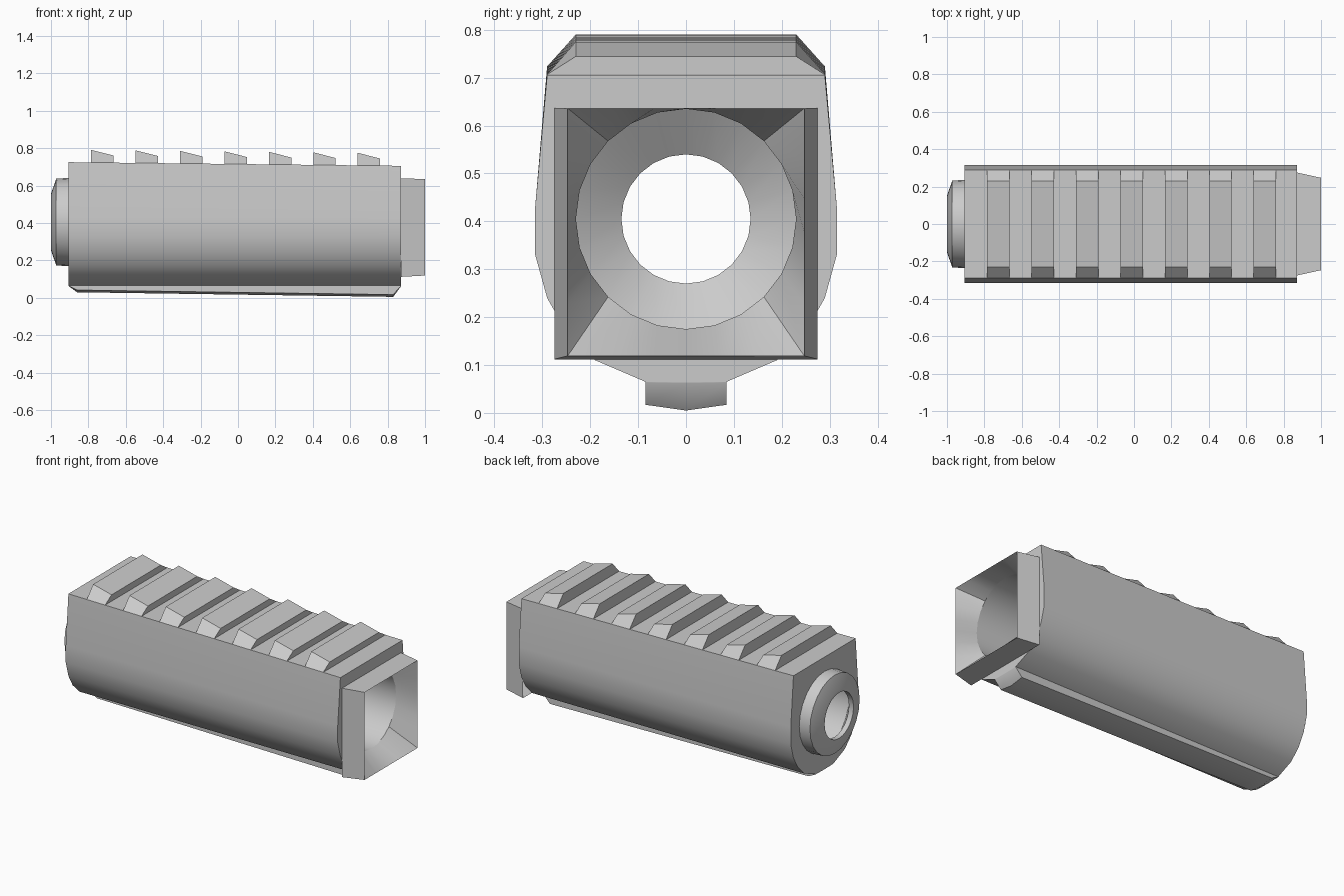
import bpy, bmesh
from math import sin, cos, tau

if "Cube" in bpy.data.objects:
    bpy.data.objects.remove(bpy.data.objects["Cube"])

CZ = 0.405      # height of the bore axis
SIDES = 24


def loft(name, rings, caps=False):
    """Skin a list of closed rings that all have the same point count."""
    bm = bmesh.new()
    loops = [[bm.verts.new(p) for p in ring] for ring in rings]
    n = len(loops[0])
    for a, b in zip(loops, loops[1:]):
        for i in range(n):
            j = (i + 1) % n
            bm.faces.new((a[i], a[j], b[j], b[i]))
    if caps:
        bm.faces.new(loops[0])
        bm.faces.new(loops[-1])
    bmesh.ops.remove_doubles(bm, verts=bm.verts, dist=0.0005)
    bmesh.ops.recalc_face_normals(bm, faces=bm.faces)
    mesh = bpy.data.meshes.new(name)
    bm.to_mesh(mesh)
    bm.free()
    ob = bpy.data.objects.new(name, mesh)
    bpy.context.collection.objects.link(ob)
    return ob


def circle(x, r):
    return [(x, r * cos(tau * i / SIDES), CZ + r * sin(tau * i / SIDES))
            for i in range(SIDES)]


def square(x, hy, z0, z1):
    pts = []
    for i in range(SIDES):
        c, s = cos(tau * i / SIDES), sin(tau * i / SIDES)
        m = max(abs(c), abs(s))
        pts.append((x, hy * c / m, (z0 + z1) / 2 + (z1 - z0) / 2 * s / m))
    return pts


def section(x, rise, keel):
    """Body cross-section; rise lifts the ridge, keel is the lowest point."""
    base = 0.715 - 0.011 * x
    half = [(0.085, min(keel + 0.012, 0.064)), (0.085, 0.065), (0.19, 0.11),
            (0.25, 0.17), (0.29, 0.24), (0.315, 0.33), (0.315, 0.43),
            (0.29, base), (0.23, base + rise)]
    pts = [(0, keel)] + half + [(-y, z) for y, z in reversed(half)]
    return [(x, y, z) for y, z in pts]


def keel_at(x):
    return 0.017 - 0.0145 * x


# Ridged body with sawtooth top and a keel underneath
rings = [section(-0.905, 0, 0.062), section(-0.86, 0, keel_at(-0.86))]
for i in range(7):
    x0 = -0.785 + 0.2375 * i
    x1 = x0 + 0.12
    for x, rise in ((x0, 0), (x0, 0.067), (x1, 0.038), (x1, 0)):
        rings.append(section(x, rise, keel_at(x)))
rings += [section(0.83, 0, keel_at(0.83)), section(0.872, 0, 0.062)]
body = loft("ridged_body", rings, caps=True)

# Bore cut right through the body
cutter = loft("bore_cutter", [circle(-1.1, 0.23), circle(1.1, 0.23)], caps=True)
cutter.hide_render = True
mod = body.modifiers.new("bore", 'BOOLEAN')
mod.operation = 'DIFFERENCE'
mod.solver = 'EXACT'
mod.object = cutter
bpy.context.view_layer.objects.active = body
bpy.ops.object.modifier_apply(modifier="bore")
bpy.data.objects.remove(cutter)

# Round collar with a smaller hole
collar = loft("end_collar", [circle(x, r) for x, r in (
    (-0.905, 0.236), (-0.972, 0.232), (-1.0, 0.15), (-1.0, 0.135),
    (-0.97, 0.135), (-0.905, 0.23))])

# Square socket funnelling into the bore
socket = loft("square_socket", [
    square(0.872, 0.275, 0.112, 0.637), square(1.0, 0.247, 0.119, 0.636),
    circle(0.872, 0.23)])

# Smooth shading with sharp corners kept
for ob in (body, collar, socket):
    bpy.ops.object.select_all(action='DESELECT')
    ob.select_set(True)
    bpy.context.view_layer.objects.active = ob
    bpy.ops.object.shade_smooth_by_angle(angle=0.7)
